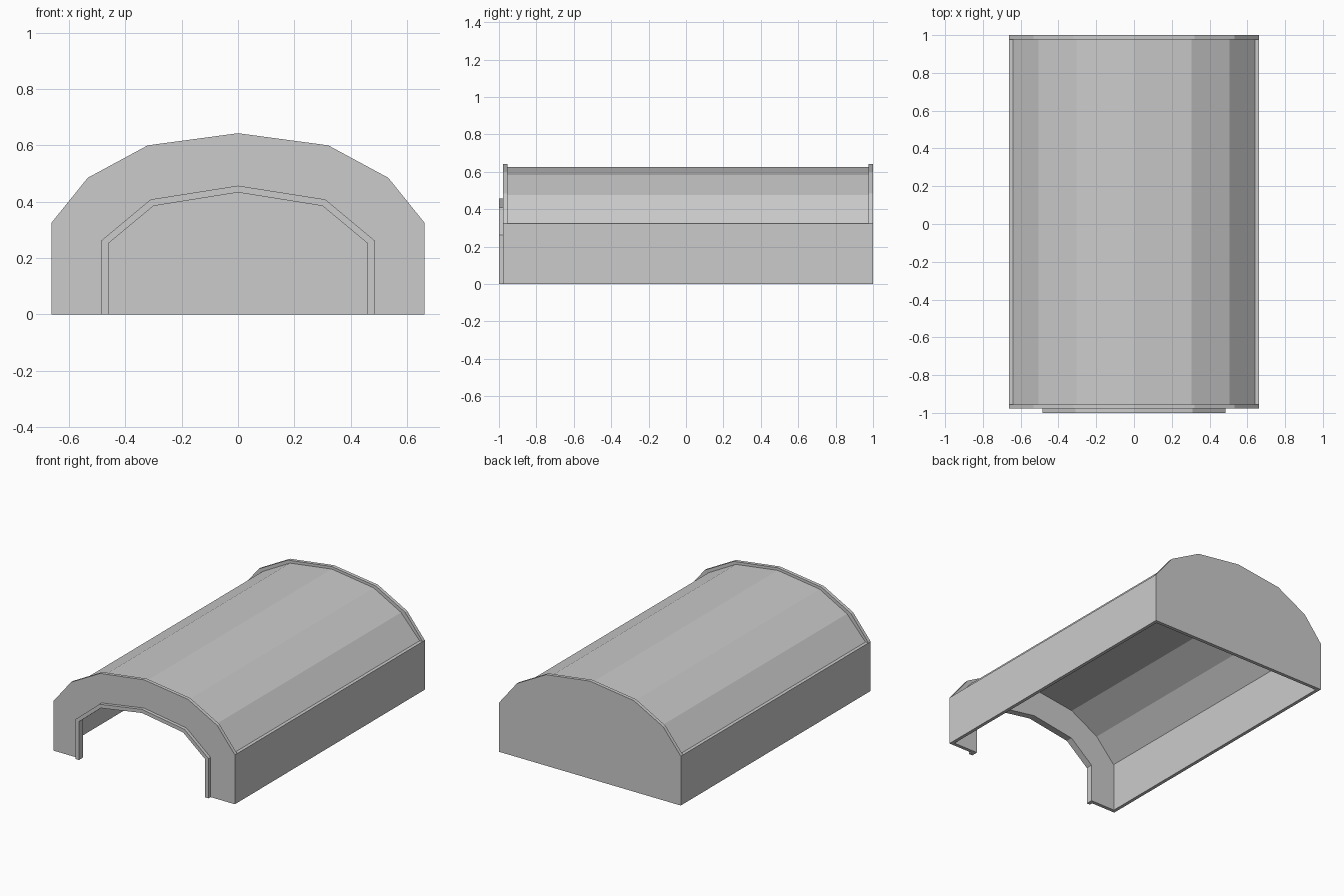
import bpy
import bmesh

cube = bpy.data.objects.get("Cube")
if cube:
    bpy.data.objects.remove(cube, do_unlink=True)

grey = bpy.data.materials.new("plain_grey")
grey.use_nodes = True
colour = (0.6, 0.6, 0.6, 1)
grey.diffuse_color = colour
grey.node_tree.nodes["Principled BSDF"].inputs["Base Color"].default_value = colour


def arch(half):
    """Mirror a right-hand half profile (foot to ridge) into a full arch."""
    return half + [(-x, z) for x, z in reversed(half[:-1])]


def band(outer, inner):
    """Outline of the U-shaped area between two arches."""
    return arch(outer) + arch(inner)[::-1]


def extrude_y(name, outline, y0, y1):
    """Prism with an x-z outline, running from y0 to y1."""
    bm = bmesh.new()
    face = bm.faces.new([bm.verts.new((x, y0, z)) for x, z in outline])
    moved = bmesh.ops.extrude_face_region(bm, geom=[face])["geom"]
    verts = [g for g in moved if isinstance(g, bmesh.types.BMVert)]
    bmesh.ops.translate(bm, verts=verts, vec=(0, y1 - y0, 0))
    bmesh.ops.recalc_face_normals(bm, faces=bm.faces)
    mesh = bpy.data.meshes.new(name)
    bm.to_mesh(mesh)
    bm.free()
    mesh.materials.append(grey)
    obj = bpy.data.objects.new(name, mesh)
    bpy.context.collection.objects.link(obj)
    return obj


FRONT, BACK, THICK = -0.978, 1.0, 0.023
EAVE = 0.325

gable = [(0.662, 0), (0.662, EAVE), (0.533, 0.485), (0.32, 0.6), (0, 0.643)]
frame_outer = [(0.485, 0), (0.485, 0.262), (0.31, 0.408), (0, 0.457)]
frame_inner = [(0.46, 0), (0.46, 0.252), (0.3, 0.385), (0, 0.433)]
roof_outer = [(0.64, EAVE), (0.505, 0.475), (0.305, 0.584), (0, 0.626)]
roof_inner = [(x - 0.003 if x else 0, z - 0.004) for x, z in roof_outer]

# End walls, rising slightly above the roof
extrude_y("front_wall", band(gable, frame_outer), FRONT, FRONT + THICK)
extrude_y("back_wall", arch(gable), BACK - THICK, BACK)

# Raised door surround
extrude_y("door_frame", band(frame_outer, frame_inner), -1, FRONT + THICK)

# Faceted roof skin
extrude_y("roof", band(roof_outer, roof_inner), FRONT + THICK, BACK - THICK)

# Side walls, leaving a narrow ledge outside the roof
for side, s in (("left", 1), ("right", -1)):
    outline = [(s * 0.64, 0), (s * 0.662, 0), (s * 0.662, EAVE), (s * 0.64, EAVE)]
    extrude_y(side + "_wall", outline, FRONT + THICK, BACK - THICK)
